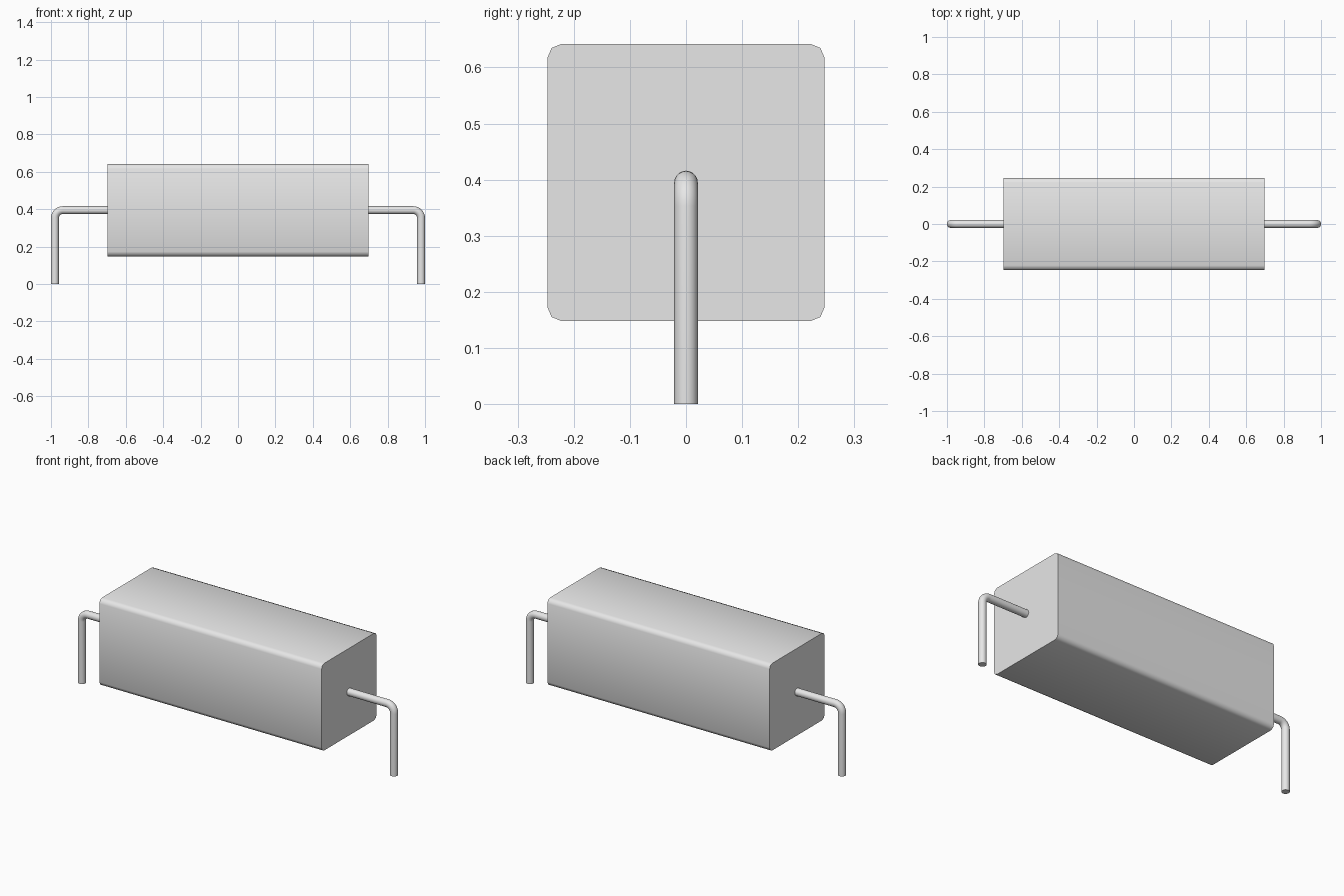
import bpy, bmesh, math
from mathutils import Vector

cube = bpy.data.objects.get("Cube")
if cube:
    bpy.data.objects.remove(cube, do_unlink=True)

GREY = (0.8, 0.8, 0.8, 1.0)
grey = bpy.data.materials.new("light grey")
grey.use_nodes = True
grey.diffuse_color = GREY
grey.node_tree.nodes["Principled BSDF"].inputs["Base Color"].default_value = GREY


def finish(name, bm, angle):
    """Turn a bmesh into a named, shaded object."""
    bmesh.ops.recalc_face_normals(bm, faces=bm.faces)
    mesh = bpy.data.meshes.new(name)
    bm.to_mesh(mesh)
    bm.free()
    mesh.materials.append(grey)
    obj = bpy.data.objects.new(name, mesh)
    bpy.context.collection.objects.link(obj)
    bpy.ops.object.select_all(action='DESELECT')
    obj.select_set(True)
    bpy.context.view_layer.objects.active = obj
    bpy.ops.object.shade_smooth_by_angle(angle=math.radians(angle))
    return obj


# Body: a long box with its four lengthwise edges rounded
HALF_X, HALF_Y, Z0, Z1 = 0.697, 0.247, 0.148, 0.642
bm = bmesh.new()
bmesh.ops.create_cube(bm, size=1)
for v in bm.verts:
    v.co = (v.co.x * 2 * HALF_X, v.co.y * 2 * HALF_Y,
            (Z0 + Z1) / 2 + v.co.z * (Z1 - Z0))
long_edges = [e for e in bm.edges
              if abs(e.verts[0].co.x - e.verts[1].co.x) > 0.1]
bmesh.ops.bevel(bm, geom=long_edges, offset=0.025, offset_type='OFFSET',
                segments=2, profile=0.5, affect='EDGES')
finish("body", bm, 50)

# Wire leads: a round section swept out of the body end and bent down
WIRE_R, BEND_R, AXIS_Z, SIDES, STEPS = 0.021, 0.042, 0.395, 20, 8
LEG_X = 1.0 - WIRE_R


def lead(name, side):
    # Path stations: (x, z, direction angle below horizontal)
    path = [(HALF_X - 0.01, AXIS_Z, 0.0)]
    for i in range(STEPS + 1):
        a = math.pi / 2 * i / STEPS
        path.append((LEG_X - BEND_R + BEND_R * math.sin(a),
                     AXIS_Z - BEND_R + BEND_R * math.cos(a), a))
    path.append((LEG_X, 0.0, math.pi / 2))

    bm = bmesh.new()
    rings = []
    for x, z, a in path:
        out = Vector((math.sin(a), 0, math.cos(a)))
        ring = []
        for k in range(SIDES):
            t = 2 * math.pi * k / SIDES
            p = Vector((x, 0, z)) + WIRE_R * (
                math.cos(t) * out + math.sin(t) * Vector((0, 1, 0)))
            ring.append(bm.verts.new((p.x * side, p.y, p.z)))
        rings.append(ring)
    for r0, r1 in zip(rings, rings[1:]):
        for k in range(SIDES):
            n = (k + 1) % SIDES
            bm.faces.new((r0[k], r0[n], r1[n], r1[k]))
    bm.faces.new(rings[0])
    bm.faces.new(rings[-1])
    finish(name, bm, 40)


lead("left_wire_lead", 1)
lead("right_wire_lead", -1)
